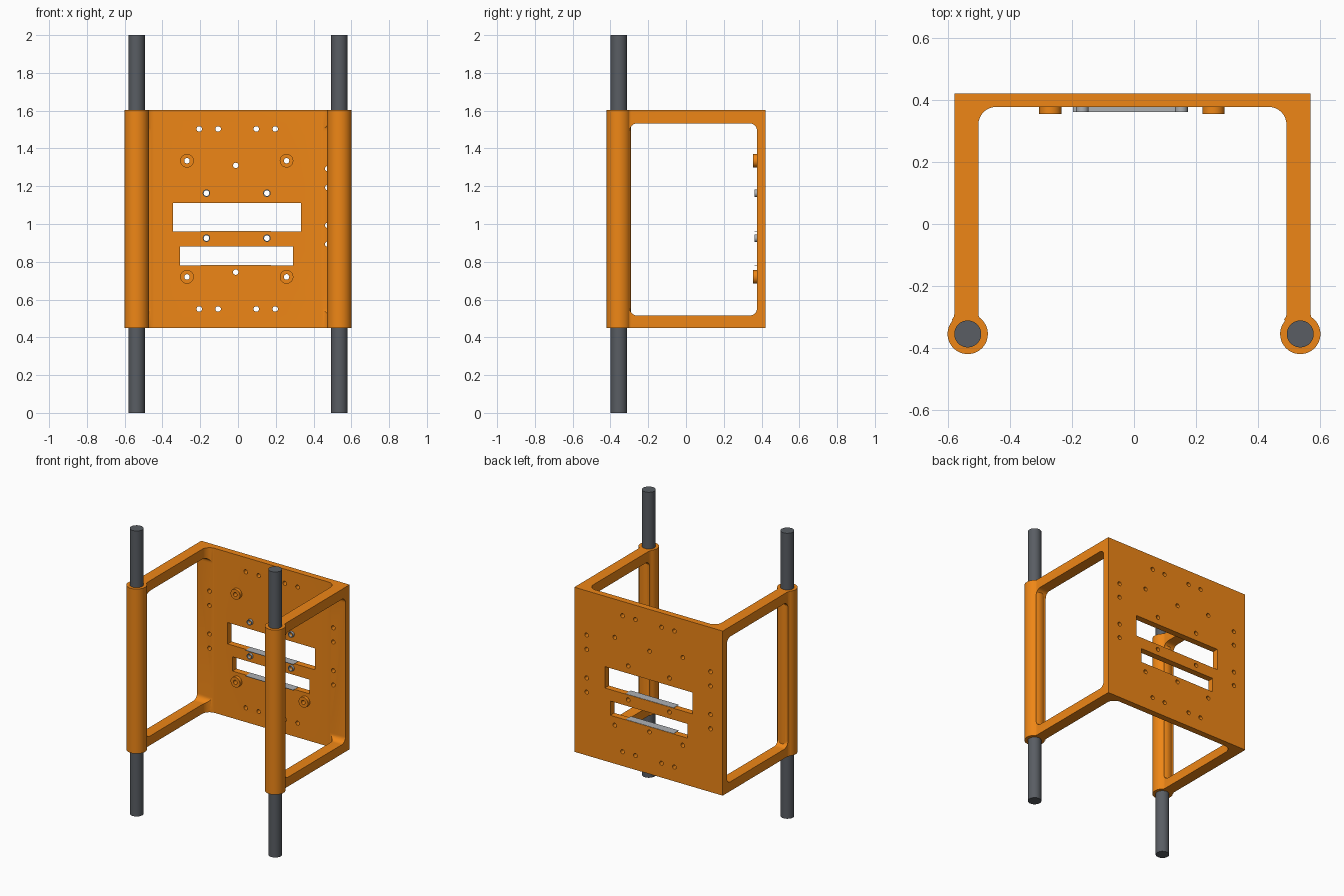
import bpy, bmesh
from math import pi, sin, cos, sqrt, radians
from mathutils import Matrix, Vector

if "Cube" in bpy.data.objects:
    bpy.data.objects.remove(bpy.data.objects["Cube"])

CX = -0.005            # centre line of the bracket
ROD_X, ROD_Y = 0.537, -0.355
Z0, Z1 = 0.45, 1.603
BACK, FACE = 0.422, 0.378


def material(name, rgb):
    m = bpy.data.materials.new(name)
    m.diffuse_color = (*rgb, 1)
    m.use_nodes = True
    m.node_tree.nodes["Principled BSDF"].inputs["Base Color"].default_value = m.diffuse_color
    return m


def make(name, bm, mat=None):
    bmesh.ops.recalc_face_normals(bm, faces=bm.faces[:])
    me = bpy.data.meshes.new(name)
    bm.to_mesh(me)
    bm.free()
    ob = bpy.data.objects.new(name, me)
    bpy.context.collection.objects.link(ob)
    if mat:
        me.materials.append(mat)
    return ob


def cyl_z(bm, x, y, r, z0, z1, n=48):
    bmesh.ops.create_cone(bm, cap_ends=True, segments=n, radius1=r, radius2=r, depth=z1 - z0,
                          matrix=Matrix.Translation((x, y, (z0 + z1) / 2)))


def cyl_y(bm, x, z, r, y0, y1, n=24):
    bmesh.ops.create_cone(bm, cap_ends=True, segments=n, radius1=r, radius2=r, depth=y1 - y0,
                          matrix=Matrix.Translation((x, (y0 + y1) / 2, z)) @ Matrix.Rotation(pi / 2, 4, 'X'))


def box(bm, x0, x1, y0, y1, z0, z1):
    s = Matrix.Diagonal((x1 - x0, y1 - y0, z1 - z0, 1))
    bmesh.ops.create_cube(bm, size=1, matrix=Matrix.Translation(((x0 + x1) / 2, (y0 + y1) / 2, (z0 + z1) / 2)) @ s)


def prism(bm, pts, vec):
    f = bm.faces.new([bm.verts.new(p) for p in pts])
    ext = bmesh.ops.extrude_face_region(bm, geom=[f], use_keep_orig=True)
    bmesh.ops.translate(bm, vec=vec, verts=[v for v in ext['geom'] if isinstance(v, bmesh.types.BMVert)])


def arc(cx, cy, r, a0, a1, n=8):
    return [(cx + r * cos(radians(a0 + (a1 - a0) * i / n)),
             cy + r * sin(radians(a0 + (a1 - a0) * i / n))) for i in range(n + 1)]


def boolean(ob, tool_bm, op):
    tool = make('cutter', tool_bm)
    tool.hide_render = True
    m = ob.modifiers.new('bool', 'BOOLEAN')
    m.operation, m.solver, m.object = op, 'EXACT', tool
    if op == 'UNION':
        m.use_self = True
    bpy.context.view_layer.update()
    me = bpy.data.meshes.new_from_object(ob.evaluated_get(bpy.context.evaluated_depsgraph_get()))
    ob.modifiers.clear()
    ob.data = me
    bpy.data.objects.remove(tool)


def smooth(ob):
    bpy.ops.object.select_all(action='DESELECT')
    ob.select_set(True)
    bpy.context.view_layer.objects.active = ob
    bpy.ops.object.shade_smooth_by_angle(angle=radians(30))


orange = material('orange', (0.86, 0.24, 0.008))
dark = material('dark_grey', (0.1, 0.11, 0.125))
grey = material('grey', (0.42, 0.44, 0.46))

# U-shaped bracket: plan profile of the right half, mirrored
half, inner, fr, r = 0.575, 0.4975, 0.057, 0.065
fl = 0.03              # flare where the arm meets the sleeve
sx = ROD_X
dy = sqrt((r + fl) ** 2 - (half + fl - sx) ** 2)
k = r / (r + fl)
flare = [(half, ROD_Y + dy), (half + 0.0015, ROD_Y + dy - 0.01),
         (sx + k * (half + fl - sx), ROD_Y + k * dy)]
flare_in = [(2 * 0.5363 - x, y) for x, y in reversed(flare)]
right = [(half, BACK)] + flare + [(sx, ROD_Y)] + flare_in + arc(inner - fr, FACE - fr, fr, 0, 90)
left = [(-x, y) for x, y in reversed(right)]
bm = bmesh.new()
prism(bm, [(x + CX, y, Z0) for x, y in right + left], Vector((0, 0, Z1 - Z0)))
bracket = make('bracket', bm, orange)

# rounded windows through both arms
a, b, c, d, wr = -0.298, 0.376, 0.515, 1.533, 0.04
loop = (arc(b - wr, d - wr, wr, 0, 90) + arc(a + wr, d - wr, wr, 90, 180)
        + arc(a + wr, c + wr, wr, 180, 270) + arc(b - wr, c + wr, wr, 270, 360))
bm = bmesh.new()
prism(bm, [(-1, y, z) for y, z in loop], Vector((2, 0, 0)))
boolean(bracket, bm, 'DIFFERENCE')

# rod sleeves and four mounting bosses
bosses = [(x, z) for x in (-0.27, 0.257) for z in (0.72, 1.335)]
nuts = [(x, z) for x in (-0.167, 0.153) for z in (0.925, 1.163)]
bm = bmesh.new()
for s in (-1, 1):
    cyl_z(bm, s * ROD_X, ROD_Y, r, Z0, Z1, 64)
for x, z in bosses:
    cyl_y(bm, x, z, 0.036, 0.355, 0.4, 32)
boolean(bracket, bm, 'UNION')

# slots and screw holes
holes = bosses + nuts + [(-0.012, 0.745), (-0.012, 1.31)]
holes += [(x + CX, z) for x in (-0.2, -0.1, 0.102, 0.202) for z in (0.55, 1.503)]
holes += [(s * 0.48 + CX, z) for s in (-1, 1) for z in (0.893, 0.993, 1.193, 1.293)]
bm = bmesh.new()
for x, z in holes:
    cyl_y(bm, x, z, 0.0145, 0.3, 0.5)
box(bm, -0.345, 0.333, 0.3, 0.5, 0.96, 1.11)
box(bm, -0.307, 0.291, 0.3, 0.5, 0.78, 0.88)
boolean(bracket, bm, 'DIFFERENCE')
smooth(bracket)

# guide rods
for s, side in ((-1, 'left'), (1, 'right')):
    bm = bmesh.new()
    cyl_z(bm, s * ROD_X, ROD_Y, 0.0435, 0, 2)
    smooth(make(side + '_rod', bm, dark))

# small spacer rings around the inner screw holes
for i, (x, z) in enumerate(nuts):
    bm = bmesh.new()
    rings = [[bm.verts.new((x + q * cos(2 * pi * j / 24), y, z + q * sin(2 * pi * j / 24))) for j in range(24)]
             for q, y in ((0.02, 0.362), (0.02, 0.379), (0.0145, 0.379), (0.0145, 0.362))]
    for p in range(4):
        for j in range(24):
            A, B, n = rings[p], rings[(p + 1) % 4], (j + 1) % 24
            bm.faces.new((A[j], A[n], B[n], B[j]))
    smooth(make(f'spacer_{i + 1}', bm, grey))

# thin shelf strips along the bottom of the slots
for name, z in (('upper', 0.96), ('lower', 0.78)):
    bm = bmesh.new()
    box(bm, -0.197, 0.174, 0.362, 0.42, z - 0.001, z + 0.002)
    make(name + '_slot_strip', bm, grey)
